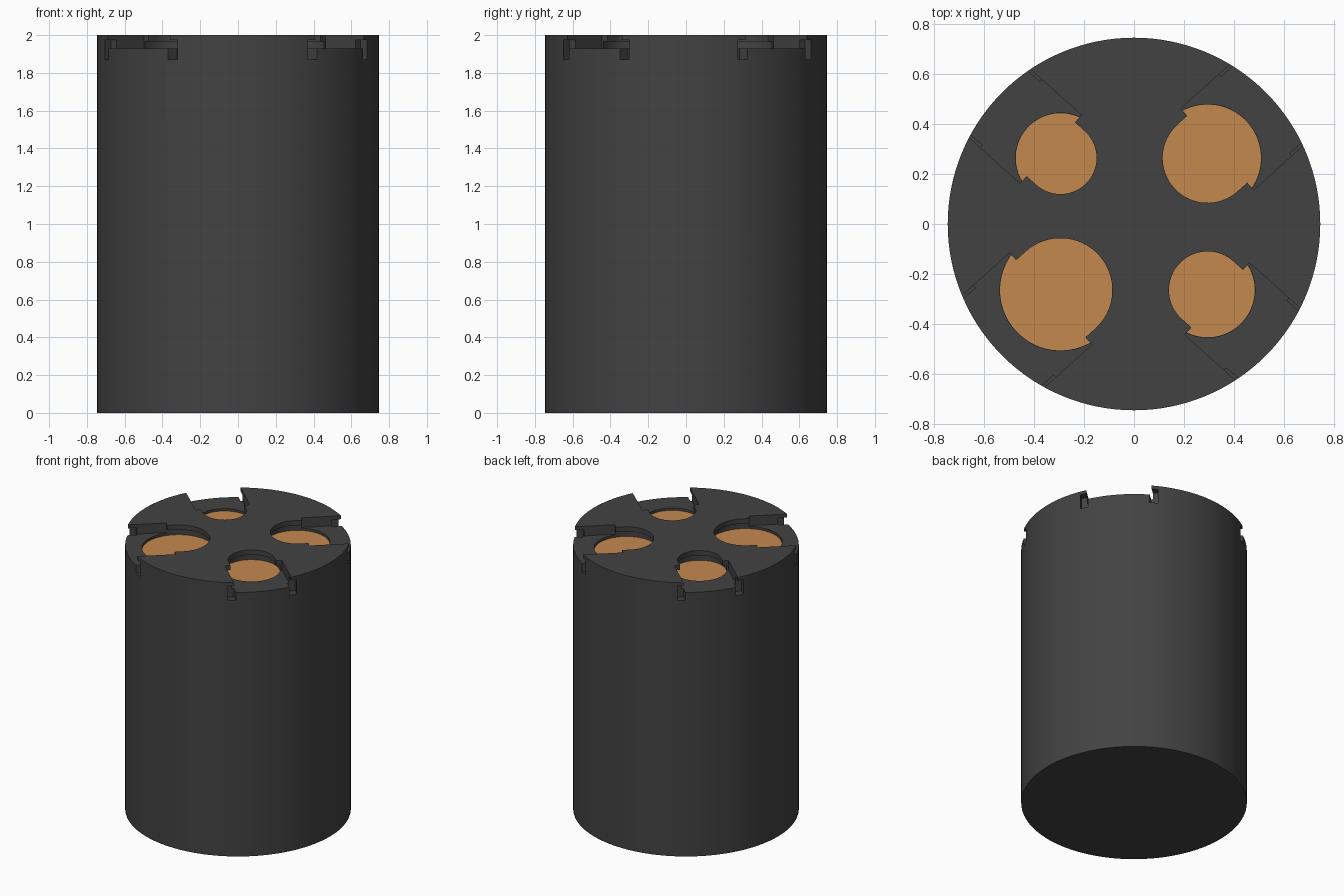
import bpy, bmesh, math
from mathutils import Matrix

if "Cube" in bpy.data.objects:
    bpy.data.objects.remove(bpy.data.objects["Cube"], do_unlink=True)

HEIGHT, RADIUS = 2.0, 0.747
FLOOR, POCKET, LIP = 1.93, 1.91, 1.965   # slot floor, disc floor, underside of lip
ABOVE = 2.1


def material(name, rgb):
    m = bpy.data.materials.new(name)
    m.use_nodes = True
    m.diffuse_color = (*rgb, 1)
    m.node_tree.nodes["Principled BSDF"].inputs["Base Color"].default_value = (*rgb, 1)
    return m


dark = material("dark grey", (0.055, 0.055, 0.055))
copper = material("copper", (0.56, 0.25, 0.078))


def finish(name, bm, mat):
    me = bpy.data.meshes.new(name)
    bm.to_mesh(me)
    bm.free()
    me.materials.append(mat)
    ob = bpy.data.objects.new(name, me)
    bpy.context.collection.objects.link(ob)
    return ob


def cylinder(name, r, z0, z1, place=Matrix(), sides=64, mat=dark):
    bm = bmesh.new()
    bmesh.ops.create_cone(bm, cap_ends=True, segments=sides, radius1=r, radius2=r,
                          depth=z1 - z0,
                          matrix=place @ Matrix.Translation((0, 0, (z0 + z1) / 2)))
    return finish(name, bm, mat)


def box(name, lo, hi, place):
    bm = bmesh.new()
    mid = [(a + b) / 2 for a, b in zip(lo, hi)]
    size = [b - a for a, b in zip(lo, hi)]
    bmesh.ops.create_cube(bm, size=1,
                          matrix=place @ Matrix.Translation(mid) @ Matrix.Diagonal((*size, 1)))
    return finish(name, bm, dark)


body = cylinder("body", RADIUS, 0, HEIGHT, sides=128)


def cut(cutter):
    mod = body.modifiers.new("cut", "BOOLEAN")
    mod.object = cutter
    mod.operation = "DIFFERENCE"
    mod.solver = "EXACT"
    bpy.context.view_layer.objects.active = body
    bpy.ops.object.modifier_apply(modifier=mod.name)
    bpy.data.objects.remove(cutter, do_unlink=True)


# Four disc pockets, each with an overhanging lip and a channel out to the rim
pockets = {
    "back_right": (-1, 1, 0.18),
    "back_left": (1, 1, 0.215),
    "front_right": (-1, -1, 0.243),
    "front_left": (1, -1, 0.19),
}
for name, (sx, sy, r) in pockets.items():
    x, y = 0.295 * sx, 0.265 * sy
    place = Matrix.Translation((x, y, 0)) @ Matrix.Rotation(math.atan2(y, x), 4, "Z")
    inner, half = r - 0.035, r + 0.004

    # Pocket under the lip, lip opening and channel
    cut(cylinder("pocket_cutter", r, POCKET, LIP, place))
    cut(cylinder("opening_cutter", inner, FLOOR + 0.005, ABOVE, place))
    cut(box("throat_cutter", (0, -inner, FLOOR + 0.005), (0.08, inner, ABOVE), place))
    cut(box("channel_cutter", (0.052, -half, FLOOR), (0.6, half, ABOVE), place))

    # Narrow undercut at each side of the channel mouth
    mouth = math.sqrt(RADIUS ** 2 - half ** 2) - 0.397
    for side in (-1, 1):
        a, b = sorted((side * (half - 0.012), side * (half + 0.04)))
        cut(box("slit_cutter", (mouth - 0.06, a, 1.87), (0.6, b, 1.975), place))

    # Metal disc lying on the pocket floor
    disc = cylinder(name + "_disc", r - 0.001, POCKET - 0.004, POCKET + 0.003, place, mat=copper)

for ob in bpy.context.collection.objects:
    if ob.type == "MESH" and (ob == body or ob.name.endswith("_disc")):
        bpy.ops.object.select_all(action="DESELECT")
        ob.select_set(True)
        bpy.context.view_layer.objects.active = ob
        bpy.ops.object.shade_smooth_by_angle(angle=math.radians(30))
